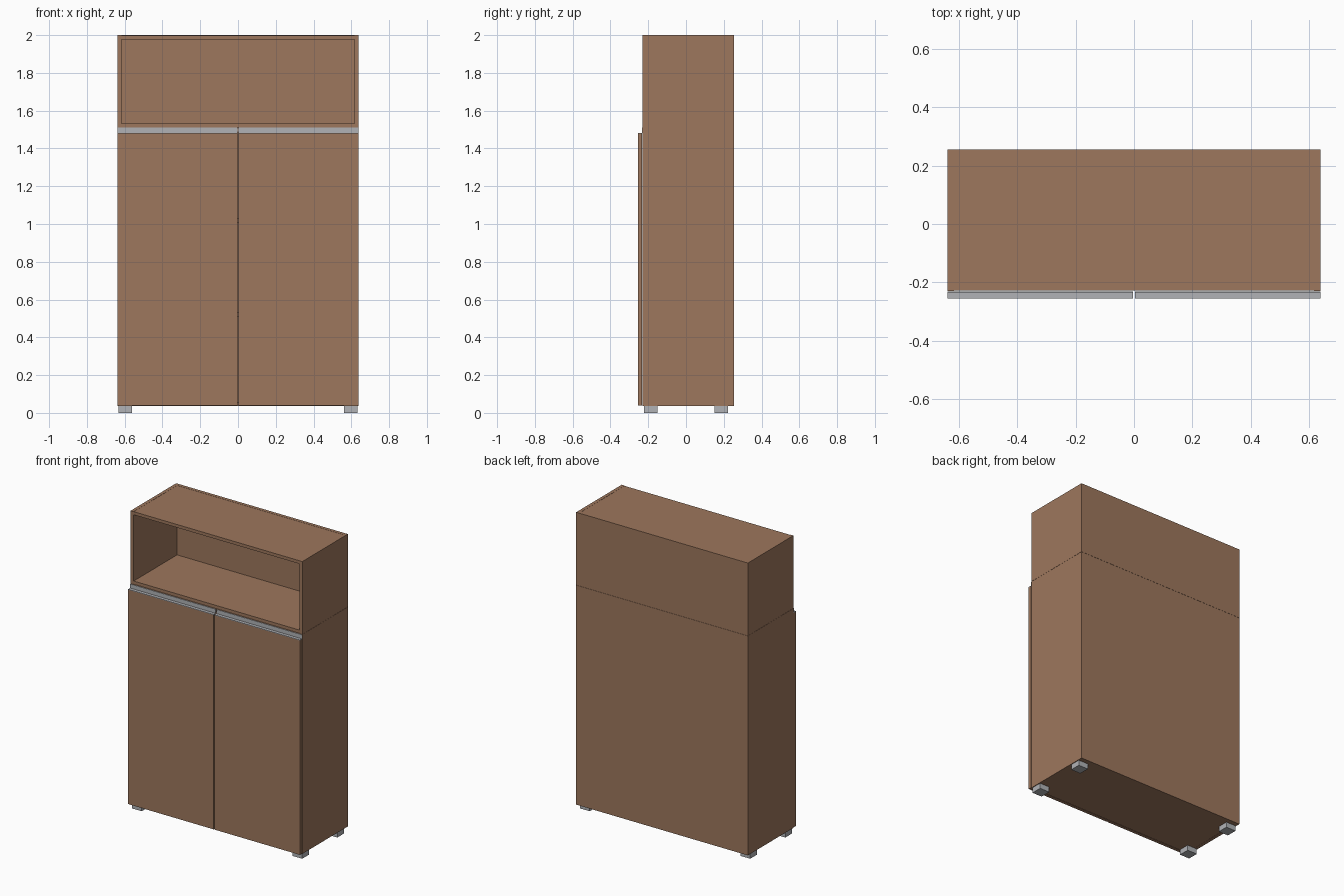
import bpy

if "Cube" in bpy.data.objects:
    bpy.data.objects.remove(bpy.data.objects["Cube"])


def material(name, rgb):
    m = bpy.data.materials.new(name)
    m.diffuse_color = (*rgb, 1)
    m.use_nodes = True
    m.node_tree.nodes["Principled BSDF"].inputs["Base Color"].default_value = m.diffuse_color
    return m


WOOD = material("brown wood", (0.337, 0.184, 0.109))
METAL = material("grey metal", (0.44, 0.45, 0.47))


def box(name, x, y, z, mat=WOOD):
    """Box from (min, max) ranges on each axis."""
    bpy.ops.mesh.primitive_cube_add(size=1, location=[(a + b) / 2 for a, b in (x, y, z)])
    o = bpy.context.object
    o.name = name
    o.scale = [b - a for a, b in (x, y, z)]
    bpy.ops.object.transform_apply(location=False, rotation=False, scale=True)
    o.data.materials.append(mat)
    return o


W = 0.638            # half width
T = 0.022            # panel thickness
FRONT, BACK = -0.229, 0.255
INNER = BACK - T     # front face of the back panels
IN = W - T


# Two stacked carcasses: closed lower cabinet and open upper shelf
def carcass(prefix, z0, z1):
    for side, s in (("left", -1), ("right", 1)):
        box(f"{prefix}_{side}_side", sorted((s * W, s * IN)), (FRONT, INNER), (z0, z1))
    box(f"{prefix}_back", (-W, W), (INNER, BACK), (z0, z1))
    box(f"{prefix}_bottom", (-IN, IN), (FRONT + 0.002, INNER), (z0 + 0.001, z0 + T))
    box(f"{prefix}_top", (-IN, IN), (FRONT + 0.002, INNER), (z1 - T, z1 - 0.001))


carcass("lower", 0.036, 1.51)
carcass("upper", 1.511, 2.0)

# Hidden shelves behind the doors
for i, z in enumerate((0.52, 1.02)):
    box(f"inner_shelf_{i + 1}", (-IN, IN), (FRONT + 0.02, INNER), (z - T / 2, z + T / 2))

# Doors, each with an L-shaped metal grip along the top edge
for side, s in (("left", -1), ("right", 1)):
    x = sorted((s * 0.003, s * W))
    box(f"{side}_door", x, (-0.254, -0.232), (0.039, 1.479))
    box(f"{side}_grip_ledge", x, (-0.255, -0.232), (1.479, 1.483), METAL)
    box(f"{side}_grip_lip", x, (-0.234, -0.2305), (1.483, 1.51), METAL)

# Feet
for side, s in (("left", -1), ("right", 1)):
    for end, e in (("front", -1), ("back", 1)):
        box(f"{end}_{side}_foot", sorted((s * 0.56, s * 0.633)),
            sorted((e * 0.15, e * 0.223)), (0, 0.036), METAL)
